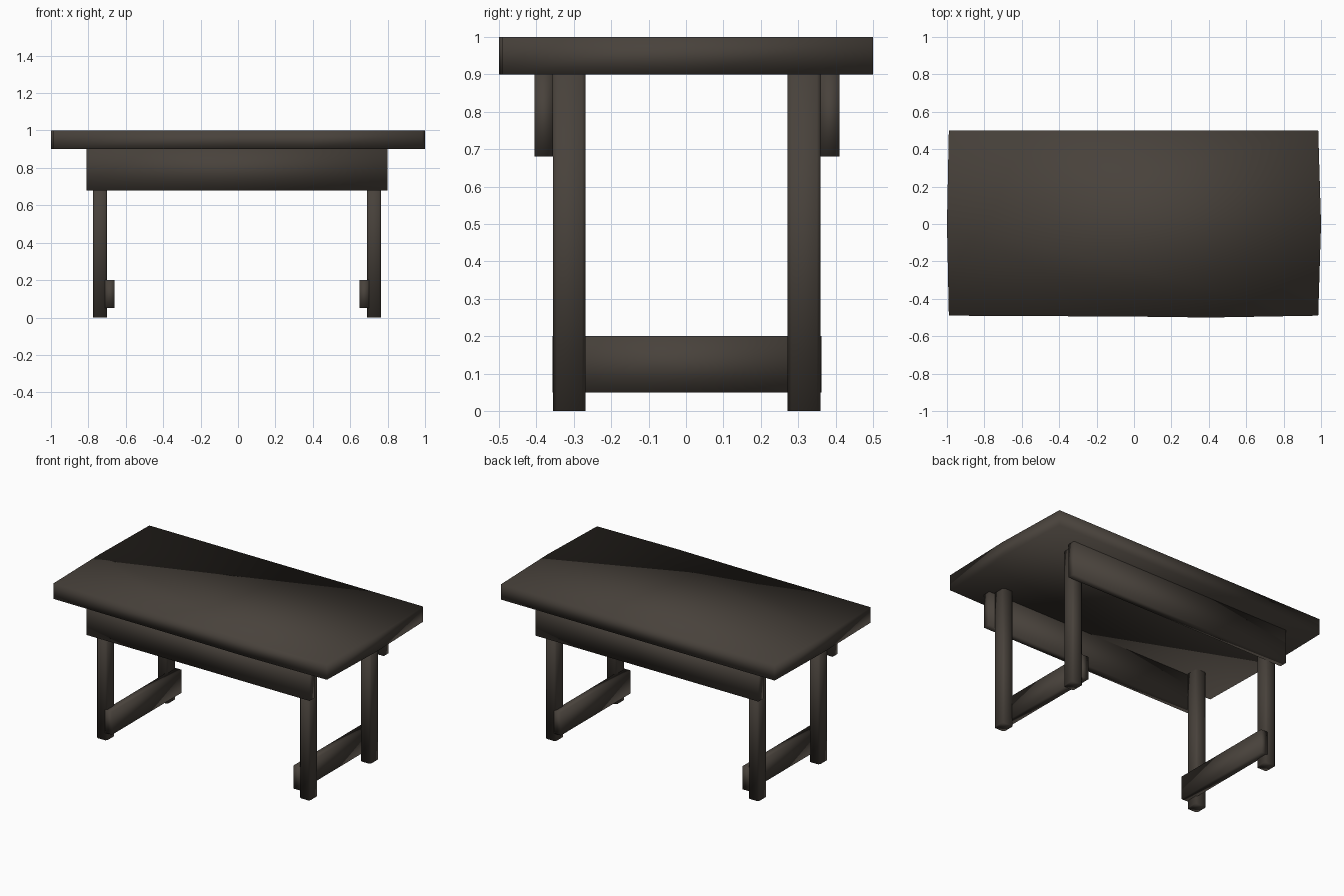
import bpy
import bmesh

cube = bpy.data.objects.get("Cube")
if cube:
    bpy.data.objects.remove(cube, do_unlink=True)

# Dark stained wood
wood = bpy.data.materials.new("dark_wood")
wood.use_nodes = True
colour = (0.065, 0.054, 0.044, 1)
wood.diffuse_color = colour
bsdf = wood.node_tree.nodes["Principled BSDF"]
bsdf.inputs["Base Color"].default_value = colour
bsdf.inputs["Roughness"].default_value = 0.8


def prism(name, outline, z0, z1):
    """Extrude a flat outline upward into a softly shaded solid."""
    bm = bmesh.new()
    base = bm.faces.new([bm.verts.new((x, y, z0)) for x, y in outline])
    top = bmesh.ops.extrude_face_region(bm, geom=[base], use_keep_orig=True)
    verts = [v for v in top["geom"] if isinstance(v, bmesh.types.BMVert)]
    bmesh.ops.translate(bm, verts=verts, vec=(0, 0, z1 - z0))
    bmesh.ops.recalc_face_normals(bm, faces=bm.faces)
    for face in bm.faces:
        face.smooth = True
    mesh = bpy.data.meshes.new(name)
    bm.to_mesh(mesh)
    bm.free()
    mesh.materials.append(wood)
    obj = bpy.data.objects.new(name, mesh)
    bpy.context.collection.objects.link(obj)
    return obj


def board(name, xs, ys, zs, chamfer=0):
    """Box between limits, with optional chamfered upright corners."""
    (x0, x1), (y0, y1), c = xs, ys, chamfer
    if c:
        outline = [(x0 + c, y0), (x1 - c, y0), (x1, y0 + c), (x1, y1 - c),
                   (x1 - c, y1), (x0 + c, y1), (x0, y1 - c), (x0, y0 + c)]
    else:
        outline = [(x0, y0), (x1, y0), (x1, y1), (x0, y1)]
    return prism(name, outline, *zs)


# Tabletop with slightly bowed, hand-cut edges
prism("tabletop", [(-0.99, -0.49), (0, -0.495), (0.4, -0.5), (0.985, -0.49),
                   (1, 0), (0.985, 0.5), (-0.99, 0.5), (-1, 0)], 0.9, 1)

# Long aprons outside the legs
for side, ys in (("front", (-0.405, -0.355)), ("back", (0.36, 0.41))):
    board(side + "_apron", (-0.81, 0.80), ys, (0.68, 0.9))

# Legs, with a low stretcher on the inner face of each pair
for side, leg_x, rail_x in (("right", (-0.775, -0.70), (-0.71, -0.66)),
                            ("left", (0.69, 0.765), (0.65, 0.70))):
    for end, leg_y in (("front", (-0.355, -0.268)), ("back", (0.272, 0.36))):
        board(f"{end}_{side}_leg", leg_x, leg_y, (0, 0.9), 0.01)
    board(side + "_stretcher", rail_x, (-0.357, 0.362), (0.05, 0.2))
